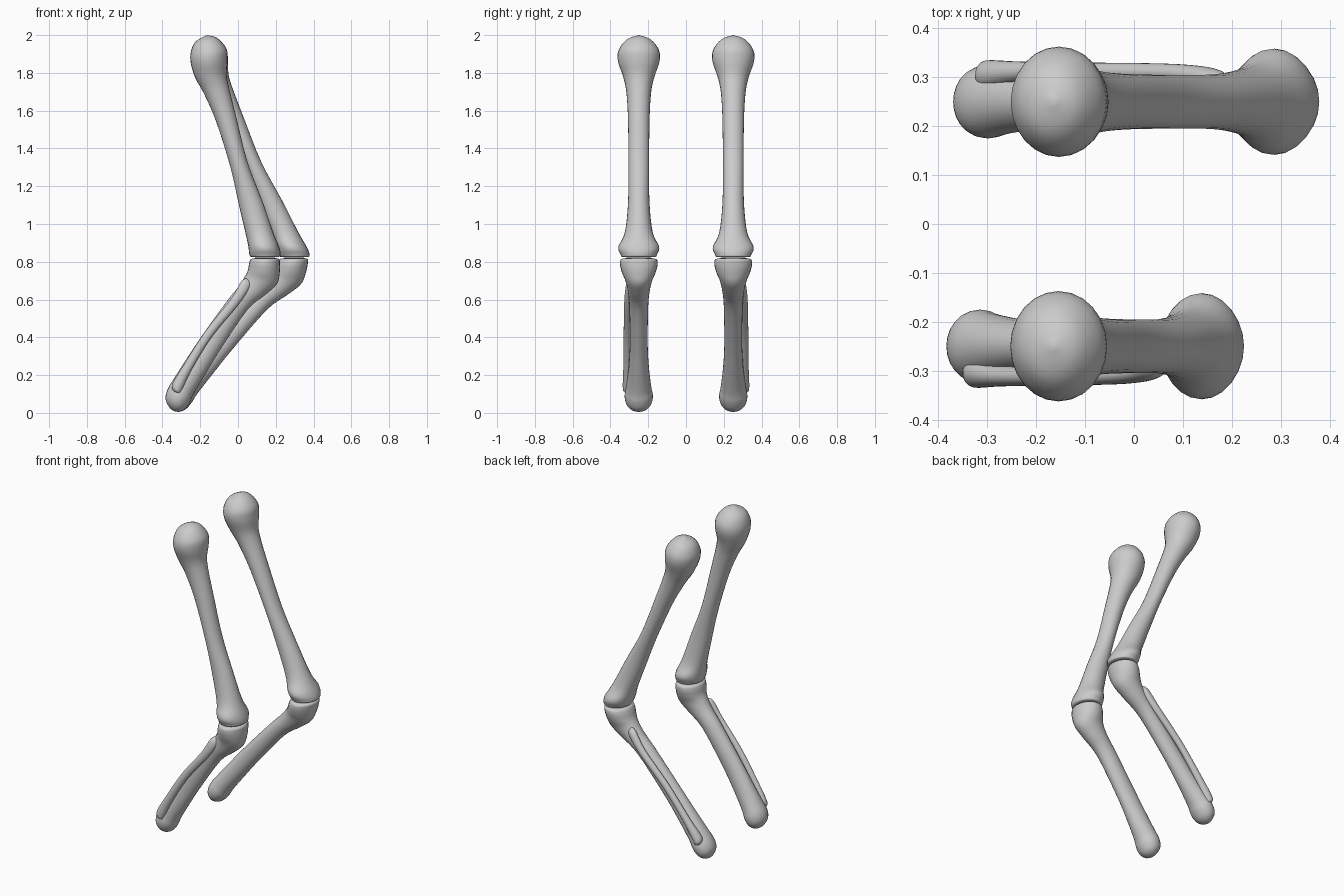
import bpy, bmesh, math
from mathutils import Vector

if "Cube" in bpy.data.objects:
    bpy.data.objects.remove(bpy.data.objects["Cube"], do_unlink=True)

bone = bpy.data.materials.new("bone_grey")
bone.use_nodes = True
bone.diffuse_color = (0.6, 0.6, 0.6, 1)
bone.node_tree.nodes["Principled BSDF"].inputs["Base Color"].default_value = bone.diffuse_color

SIDES = 24
STEPS = 4
HIP_Z, KNEE_Z = 1.9, 0.83
KNEE_SHIFT = 0.155      # the left knee is pushed further along x

# Each section: rear edge x, z, front edge x, z, half depth in y, outward offset
FEMUR = [
    (-.165, 2.0, -.165, 2.0, 0, 0),
    (-.225, 1.965, -.11, 1.985, .065, 0),
    (-.25, 1.91, -.062, 1.93, .107, 0),
    (-.25, 1.85, -.055, 1.87, .110, 0),
    (-.225, 1.77, -.06, 1.79, .083, 0),
    (-.18, 1.69, -.045, 1.71, .066, 0),
    (-.115, 1.54, -.01, 1.57, .057, 0),
    (-.04, 1.3, .05, 1.33, .055, 0),
    (.005, 1.1, .13, 1.12, .057, 0),
    (.04, .95, .185, .96, .074, 0),
    (.055, .88, .217, .88, .108, 0),
    (.06, .84, .225, .84, .097, 0),
    (.075, .825, .212, .825, .082, 0),
    (.14, .825, .14, .825, 0, 0),
]
TIBIA = [
    (.145, .82, .145, .82, 0, 0),
    (.075, .817, .212, .817, .085, 0),
    (.06, .795, .222, .79, .1, 0),
    (.052, .755, .22, .735, .09, 0),
    (.035, .72, .205, .68, .071, 0),
    (0, .665, .145, .625, .058, 0),
    (-.06, .59, .05, .545, .05, 0),
    (-.19, .41, -.09, .34, .047, 0),
    (-.27, .29, -.17, .21, .053, 0),
    (-.34, .18, -.235, .1, .066, 0),
    (-.375, .12, -.255, .055, .075, 0),
    (-.383, .07, -.28, .02, .064, 0),
    (-.36, .025, -.31, .006, .034, 0),
    (-.335, .008, -.335, .008, 0, 0),
]
FIBULA = [
    (.055, .71, .055, .71, 0, .035),
    (.02, .7, .065, .67, .02, .045),
    (-.04, .6, 0, .57, .019, .058),
    (-.175, .43, -.14, .4, .019, .061),
    (-.29, .25, -.25, .22, .021, .061),
    (-.345, .16, -.295, .12, .03, .055),
    (-.347, .125, -.308, .103, .024, .055),
    (-.33, .105, -.33, .105, 0, .055),
]


def smooth_sections(rows):
    """Catmull-Rom interpolation through the sections."""
    p = [Vector(r) for r in rows]
    p = [p[0]] + p + [p[-1]]
    out = []
    for a, b, c, d in zip(p, p[1:], p[2:], p[3:]):
        for i in range(STEPS):
            t = i / STEPS
            out.append(b + (c - a) * (t / 2)
                       + (a * 2 - b * 5 + c * 4 - d) * (t * t / 2)
                       + (b * 3 - a - c * 3 + d) * (t ** 3 / 2))
    return out + [p[-1]]


def knee_shift(z):
    """Lean grows from hip to knee and fades again to the ankle."""
    if z > KNEE_Z:
        t = max(0, HIP_Z - z) / (HIP_Z - KNEE_Z)
        return KNEE_SHIFT * t ** 1.2
    return KNEE_SHIFT * max(0, z) / KNEE_Z


def loft(name, rows, side):
    bm = bmesh.new()
    rings = []
    sections = smooth_sections(rows)
    for s in sections:
        rear, front = Vector((s[0], 0, s[1])), Vector((s[2], 0, s[3]))
        mid, half = (rear + front) / 2, (front - rear) / 2
        ring = []
        for k in range(SIDES):
            a = math.tau * k / SIDES
            co = mid + half * math.cos(a)
            co.y = side * (0.25 + s[5] + s[4] * math.sin(a))
            if side > 0:
                co.x += knee_shift(co.z)
            ring.append(bm.verts.new(co))
        rings.append(ring)
    for r, q in zip(rings, rings[1:]):
        for k in range(SIDES):
            n = (k + 1) % SIDES
            bm.faces.new((r[k], r[n], q[n], q[k]))
    # Collapse the end rings into poles
    bmesh.ops.remove_doubles(bm, verts=bm.verts, dist=0.0005)
    bmesh.ops.recalc_face_normals(bm, faces=bm.faces)
    mesh = bpy.data.meshes.new(name)
    bm.to_mesh(mesh)
    bm.free()
    mesh.materials.append(bone)
    obj = bpy.data.objects.new(name, mesh)
    bpy.context.collection.objects.link(obj)
    bpy.ops.object.select_all(action='DESELECT')
    obj.select_set(True)
    bpy.context.view_layer.objects.active = obj
    bpy.ops.object.shade_smooth_by_angle(angle=math.radians(50))


# Right leg at -y, left leg mirrored to +y with its knee further out
for label, side in (("right", -1), ("left", 1)):
    loft(label + "_thigh_bone", FEMUR, side)
    loft(label + "_shin_bone", TIBIA, side)
    loft(label + "_calf_bone", FIBULA, side)
